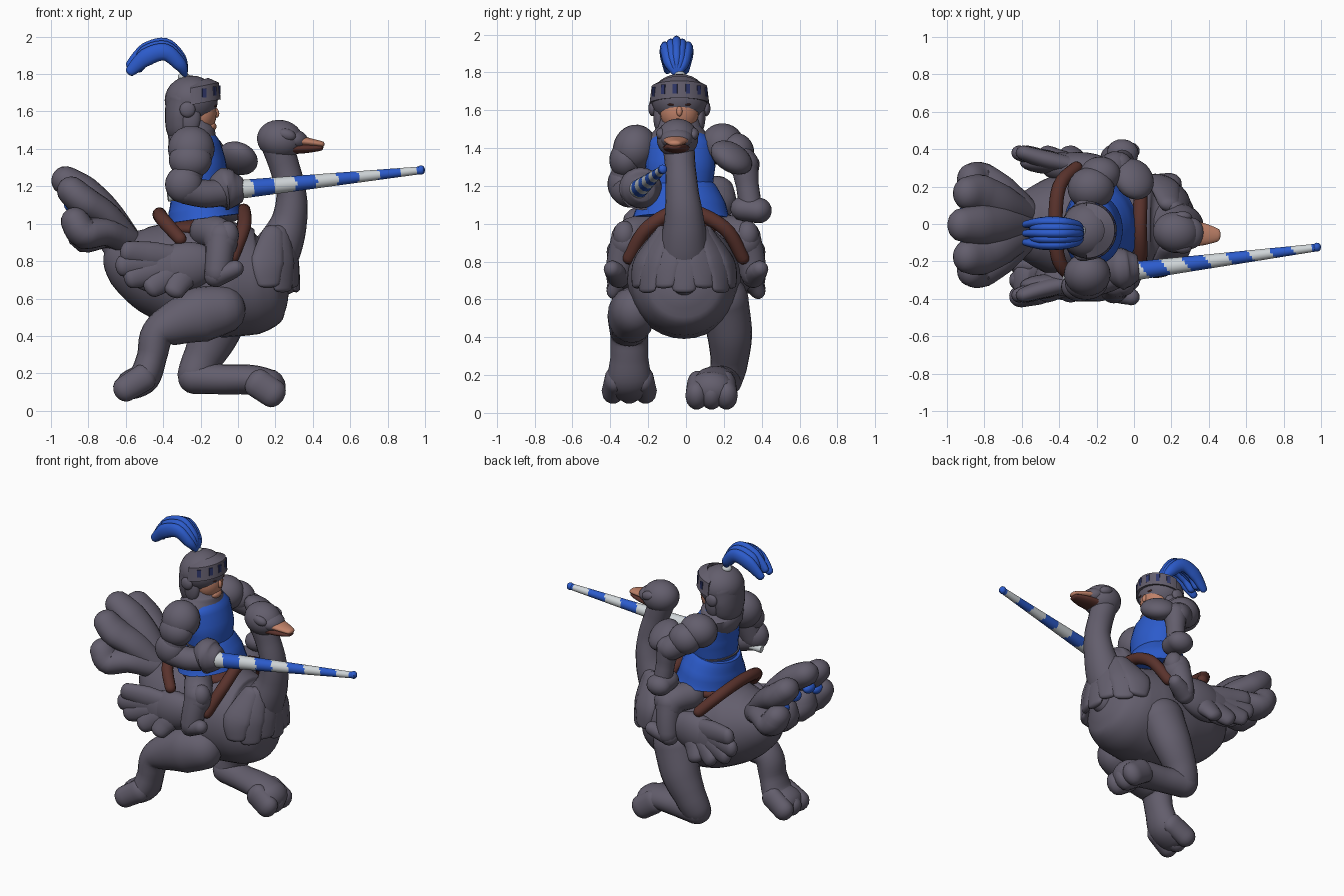
import bpy, bmesh, math
from mathutils import Vector, Matrix, Euler

if "Cube" in bpy.data.objects:
    bpy.data.objects.remove(bpy.data.objects["Cube"])

def material(name, rgb):
    m = bpy.data.materials.new(name)
    m.diffuse_color = (*rgb, 1)
    m.use_nodes = True
    m.node_tree.nodes["Principled BSDF"].inputs["Base Color"].default_value = m.diffuse_color
    return m

GREY = material("slate grey", (0.125, 0.112, 0.152))
BLUE = material("royal blue", (0.025, 0.105, 0.60))
WHITE = material("pale grey", (0.62, 0.66, 0.68))
BROWN = material("saddle brown", (0.10, 0.032, 0.025))
SKIN = material("peach", (0.52, 0.22, 0.14))
NAVY = material("dark navy", (0.03, 0.04, 0.15))

def finish(name, bm, mats, angle=50):
    me = bpy.data.meshes.new(name)
    bmesh.ops.recalc_face_normals(bm, faces=bm.faces[:])
    bm.to_mesh(me)
    bm.free()
    for m in mats:
        me.materials.append(m)
    ob = bpy.data.objects.new(name, me)
    bpy.context.collection.objects.link(ob)
    bpy.ops.object.select_all(action='DESELECT')
    ob.select_set(True)
    bpy.context.view_layer.objects.active = ob
    bpy.ops.object.shade_smooth_by_angle(angle=math.radians(angle))
    return ob

def ball(name, loc, radii, mat=GREY, rot=(0, 0, 0)):
    bm = bmesh.new()
    bmesh.ops.create_uvsphere(bm, u_segments=24, v_segments=14, radius=1)
    r = Euler([math.radians(a) for a in rot]).to_matrix().to_4x4()
    bm.transform(Matrix.Translation(loc) @ r @ Matrix.Diagonal((*radii, 1)))
    return finish(name, bm, [mat])

def box(name, loc, size, mat, turn=0):
    bm = bmesh.new()
    bmesh.ops.create_cube(bm, size=1)
    bm.transform(Matrix.Translation(loc) @ Matrix.Rotation(turn, 4, 'Z') @ Matrix.Diagonal((*size, 1)))
    return finish(name, bm, [mat], 30)

def tube(name, pts, mat=GREY, ref=(0, 1, 0), n=20, steps=5, cap=True):
    """Smooth limb through (x, y, z, radius along ref[, other radius])."""
    P = [Vector(p[:3]) for p in pts]
    R = [(p[3], p[-1]) for p in pts]
    def cr(a, b, c, d, t):
        return 0.5 * (2*b + (c-a)*t + (2*a-5*b+4*c-d)*t*t + (3*b-a-3*c+d)*t**3)
    S = []
    for i in range(len(P) - 1):
        a, b, c, d = max(i-1, 0), i, i+1, min(i+2, len(P)-1)
        for k in range(steps + (i == len(P) - 2)):
            t = k / steps
            w, h = [R[b][j]*(1-t) + R[c][j]*t for j in (0, 1)]
            S.append((cr(P[a], P[b], P[c], P[d], t), w, h))
    T = [(S[min(i+1, len(S)-1)][0] - S[max(i-1, 0)][0]).normalized() for i in range(len(S))]
    rings = [(*s, t) for s, t in zip(S, T)]
    if cap:  # rounded ends
        for end, sg in ((0, -1), (-1, 1)):
            c, w, h, t = rings[end]
            extra = [(c + t*sg*min(w, h)*math.sin(q), w*math.cos(q), h*math.cos(q), t)
                     for q in (0.4, 0.8, 1.15, 1.45)]
            rings = extra[::-1] + rings if sg < 0 else rings + extra
    bm = bmesh.new()
    prev = first = None
    for c, w, h, t in rings:
        u = Vector(ref) - t*t.dot(Vector(ref))
        u.normalize()
        v = t.cross(u)
        ring = [bm.verts.new(c + u*w*math.cos(2*math.pi*k/n) + v*h*math.sin(2*math.pi*k/n)) for k in range(n)]
        if prev:
            for k in range(n):
                bm.faces.new((prev[k], prev[(k+1) % n], ring[(k+1) % n], ring[k]))
        first = first or ring
        prev = ring
    bm.faces.new(first)
    bm.faces.new(prev)
    return finish(name, bm, [mat])

# --- bird body, neck and head
tube("bird_body", [(-.66, -.01, .9, .08, .08), (-.58, -.01, .83, .18, .18), (-.45, -.01, .77, .26, .25),
     (-.25, -.01, .72, .29, .3), (-.05, -.01, .70, .3, .31), (.1, -.01, .69, .27, .28),
     (.2, -.01, .71, .2, .21), (.25, -.01, .72, .08, .1)], n=32)
tube("bird_neck", [(.14, -.01, .76, .17, .15), (.22, -.01, .88, .13, .125), (.275, -.01, 1.02, .105, .095),
     (.285, -.02, 1.16, .088, .08), (.25, -.03, 1.3, .08, .08), (.21, -.04, 1.42, .085, .085)])
ball("bird_head", (.225, -.045, 1.45), (.125, .11, .105), rot=(0, 8, -8))
ball("bird_snout", (.3, -.05, 1.45), (.075, .085, .055), rot=(0, 10, -8))
tube("beak_upper", [(.33, -.052, 1.442, .07, .03), (.39, -.056, 1.434, .055, .022),
     (.447, -.06, 1.425, .034, .016)], SKIN)
tube("beak_lower", [(.28, -.05, 1.402, .075, .032), (.37, -.055, 1.403, .06, .025), (.44, -.06, 1.406, .036, .016)], BROWN)
for s in (-1, 1):
    ball("bird_eyelid", (.26, -.045 + s*.083, 1.475), (.05, .03, .032), rot=(0, 15, 0))

# --- breast feathers, a scalloped bib round the neck base
for i in range(-3, 4):
    a = i * .42
    ca, sa = math.cos(a), math.sin(a)
    low = .68 if i % 2 else .655
    tube("breast_feather", [(.16 + .1*ca, -.01 + .12*sa, .95, .06, .04),
         (.1 + .195*ca, -.01 + .24*sa, .8, .09, .03), (.1 + .21*ca, -.01 + .26*sa, low, .062, .022)],
         ref=(-sa, ca, 0), n=16)

# --- tail fan, with blue tufts tucked between the tips
for y, x, z in ((0, -.92, 1.23), (.17, -.89, 1.175), (.24, -.87, 1.01), (.1, -.83, .99)):
    for s in ((1,) if y == 0 else (-1, 1)):
        yy = s*y - .005
        tube("tail_feather", [(-.58, yy*.3, .9, .07, .07), (-.7, yy*.65, (z + .9)/2, .1, .075),
             (-.82, yy*.95, z - .06, .108, .085), (x, yy, z, .09, .078)])
for s in (-1, 1):
    for x, y, z in ((-.895, .075, 1.1), (-.88, .185, 1.05)):
        ball("tail_tuft", (x, s*y, z), (.035, .05, .035), BLUE)

# --- wings
for s in (-1, 1):
    ball("wing_shoulder", (-.3, s*.3, .77), (.2, .085, .13), rot=(0, -10, 0))
    ball("wing_web", (-.42, s*.325, .755), (.19, .06, .125))
    for x, z in ((-.59, .85), (-.615, .775), (-.57, .71), (-.46, .66), (-.34, .645)):
        tube("wing_feather", [(-.2, s*.29, .8, .04, .06), (x*.6 - .1, s*.34, .4*.8 + .6*z, .05, .075),
             (x, s*.38, z, .04, .058)], n=14)

# --- bird legs: one kicked back, one striding forward
tube("trailing_leg", [(-.08, -.27, .54, .12, .13), (-.2, -.29, .515, .125, .15), (-.33, -.3, .47, .11, .12),
     (-.43, -.3, .41, .1, .09), (-.46, -.3, .29, .1, .08), (-.5, -.3, .18, .12, .085), (-.57, -.3, .14, .13, .08)])
tube("striding_thigh", [(-.06, .2, .6, .13, .15), (-.12, .23, .42, .12, .13), (-.19, .23, .28, .1, .105),
     (-.23, .215, .19, .09, .095)])
tube("striding_shank", [(-.235, .21, .175, .09, .085), (-.08, .18, .168, .09, .08), (.07, .15, .165, .11, .08),
     (.16, .135, .13, .12, .095)])
for dy in (-.075, 0, .075):
    tube("trailing_toe", [(-.5, -.3 + dy, .18, .055, .075), (-.605, -.3 + dy*1.15, .115, .06, .07)], n=14)
    tube("striding_toe", [(.1, .135 + dy, .15, .055, .08), (.19, .135 + dy*1.05, .09, .06, .078)], n=14)

# --- saddle
ball("saddle_seat", (-.19, -.01, .97), (.2, .2, .06), BROWN)
for nm, top, mid, low in (("saddle_cantle", (-.42, 1.05), (-.40, 1.04), (-.31, .92)),
                          ("saddle_pommel", (.03, 1.07), (.03, 1.0), (-.03, .82))):
    tube(nm, [(low[0], -.3, low[1], .035), (mid[0], -.2, mid[1] - .02, .038), (top[0], -.01, top[1], .038),
         (mid[0], .2, mid[1] - .02, .038), (low[0], .3, low[1], .035)], BROWN, ref=(1, 0, 0), n=12)

# --- rider torso
tube("tabard_skirt", [(-.19, -.025, 1.025, .26, .2), (-.19, -.025, 1.1, .235, .185), (-.2, -.03, 1.2, .18, .143)],
     BLUE, n=28, cap=False).data.transform(Matrix.Translation((-.2, 0, 1.1)) @ Matrix.Rotation(-.15, 4, 'Y')
     @ Matrix.Translation((.2, 0, -1.1)))
tube("tabard_chest", [(-.2, -.03, 1.17, .165, .135), (-.2, -.03, 1.3, .185, .14), (-.22, -.03, 1.42, .18, .125),
     (-.23, -.03, 1.48, .12, .09)], BLUE, n=28)
tube("belt", [(-.2, -.03, 1.19, .18, .145), (-.2, -.03, 1.2, .18, .145)], GREY, n=28, cap=False)
tube("gorget", [(-.24, -.035, 1.45, .175, .135), (-.235, -.035, 1.49, .135, .115), (-.235, -.035, 1.51, .115, .105)], n=24)

# --- helmet and face
C = Vector((-.25, -.035, 0))
ball("helmet_dome", (-.25, -.035, 1.66), (.142, .15, .132))
tube("helmet_neck_guard", [(-.3, -.035, 1.51, .12, .085), (-.305, -.035, 1.58, .135, .085),
     (-.285, -.035, 1.66, .14, .105)], n=24)
ball("face", (-.2, -.035, 1.59), (.086, .102, .11), SKIN)
ball("nose", (-.118, -.035, 1.595), (.017, .016, .028), SKIN, (0, -15, 0))
ball("chin", (-.147, -.035, 1.52), (.032, .05, .028), SKIN)
for s in (-1, 1):
    ball("cheek_guard", (-.255, -.035 + s*.108, 1.57), (.055, .03, .09))
    ball("visor_pivot", (-.27, -.035 + s*.142, 1.61), (.042, .022, .042))
    ball("eyebrow", (-.124, -.035 + s*.04, 1.63), (.01, .022, .006), BROWN)
bm = bmesh.new()
N = 20
cols = []
for k in range(N + 1):  # visor band, rising toward the front
    a = -1.6 + 3.2*k/N
    lift = .03*math.cos(a)
    cols.append([bm.verts.new((C.x + r*math.cos(a), C.y + r*math.sin(a), z + lift))
                 for r, z in ((.125, 1.635), (.158, 1.635), (.147, 1.725), (.09, 1.75))])
for p, q in zip(cols, cols[1:]):
    for j in range(4):
        bm.faces.new((p[j], p[(j+1) % 4], q[(j+1) % 4], q[j]))
bm.faces.new(cols[0])
bm.faces.new(cols[-1])
finish("visor", bm, [GREY], 35)
for a in (-1.1, -.6, -.15, .3, .75, 1.2):
    box("visor_slot", (C.x + .1505*math.cos(a), C.y + .1505*math.sin(a), 1.685 + .03*math.cos(a)),
        (.0095, .024, .05), NAVY, a)

# --- plume
ball("plume_socket", (-.29, -.035, 1.785), (.032, .032, .025), WHITE)
for j, d in enumerate((-.06, -.03, 0, .03, .06)):
    e = abs(d)*.5
    y = -.05
    x1 = -.575 + .04*(j % 2)
    tube("plume_feather", [(-.285, y + d*.2, 1.8, .016), (-.31, y + d*.7, 1.88 - e, .027, .035),
         (-.39, y + d, 1.947 - e, .028, .046), (-.49, y + d, 1.92 - e, .028, .048),
         (x1, y + d*.8, 1.845 - e, .02, .028)], BLUE, n=12)

# --- lance arm (rider's right)
ball("right_pauldron", (-.25, -.27, 1.4), (.125, .115, .125), rot=(-20, 0, 0))
ball("right_pauldron_plate", (-.255, -.315, 1.34), (.115, .09, .1), rot=(-10, 0, 0))
tube("right_upper_arm", [(-.25, -.29, 1.36, .085), (-.285, -.33, 1.2, .08)])
ball("right_elbow", (-.29, -.335, 1.21), (.1, .08, .1))
tube("right_forearm", [(-.28, -.33, 1.18, .075), (-.17, -.3, 1.16, .075), (-.06, -.26, 1.17, .07)])
tube("hand_guard", [(-.13, -.25, 1.165, .07), (-.07, -.24, 1.185, .115), (-.03, -.236, 1.182, .1),
     (.025, -.23, 1.182, .062)], cap=False)

# --- striped lance, slimmer behind the hand
A, B = Vector((-.375, -.3, 1.143)), Vector((.99, -.124, 1.287))
bm = bmesh.new()
bmesh.ops.create_cone(bm, cap_ends=False, segments=24, radius1=.062, radius2=.02, depth=1)
rails = [e for e in bm.edges if abs(e.verts[0].co.z - e.verts[1].co.z) > .5]
bmesh.ops.subdivide_edges(bm, edges=rails, cuts=110, use_grid_fill=True)
bmesh.ops.holes_fill(bm, edges=[e for e in bm.edges if e.is_boundary])
for f in bm.faces:
    c = f.calc_center_median()
    band = (c.z + .5)*12 - .8 + 5*c.x
    f.material_index = 1 if c.z > .475 or (math.floor(band) % 2 and c.z > -.3) else 0
for v in bm.verts:
    if v.co.z < -.25:
        v.co.x *= .4
        v.co.y *= .4
axis = B - A
bm.transform(Matrix.Translation((A + B)/2) @ axis.to_track_quat('Z', 'Y').to_matrix().to_4x4()
             @ Matrix.Diagonal((1, 1, axis.length, 1)))
finish("lance", bm, [WHITE, BLUE])
ball("lance_tip", B - Vector((.012, 0, 0)), (.022, .024, .025), BLUE)

# --- shield-side arm (rider's left)
ball("left_pauldron", (-.23, .19, 1.42), (.125, .115, .11), rot=(20, 0, 0))
ball("left_pauldron_plate", (-.18, .265, 1.38), (.11, .095, .1), rot=(10, 0, 0))
tube("left_upper_arm", [(-.2, .24, 1.38, .085), (-.1, .31, 1.31, .08)])
ball("left_elbow_plate", (.0, .24, 1.35), (.11, .12, .07), rot=(-30, 25, 0))
tube("left_forearm", [(-.08, .31, 1.31, .075), (-.07, .325, 1.2, .06), (-.06, .34, 1.1, .06)])
tube("left_gauntlet", [(-.07, .3, 1.08, .075, .065), (-.06, .385, 1.07, .085, .068)], ref=(1, 0, 0))

# --- rider legs
for s, side in ((-1, "right"), (1, "left")):
    tube(side + "_thigh", [(-.17, s*.19, .96, .09), (-.11, s*.28, .945, .09), (-.09, s*.31, .9, .09)])
    tube(side + "_shin", [(-.09, s*.31, .93, .085), (-.1, s*.34, .83, .075), (-.11, s*.355, .74, .07)])
    ball(side + "_knee", (-.055, s*.325, .94), (.06, .06, .075))
    tube(side + "_boot", [(-.12, s*.355, .72, .06, .06), (-.05, s*.375, .745, .055, .05),
         (-.015, s*.39, .76, .045, .045)])
